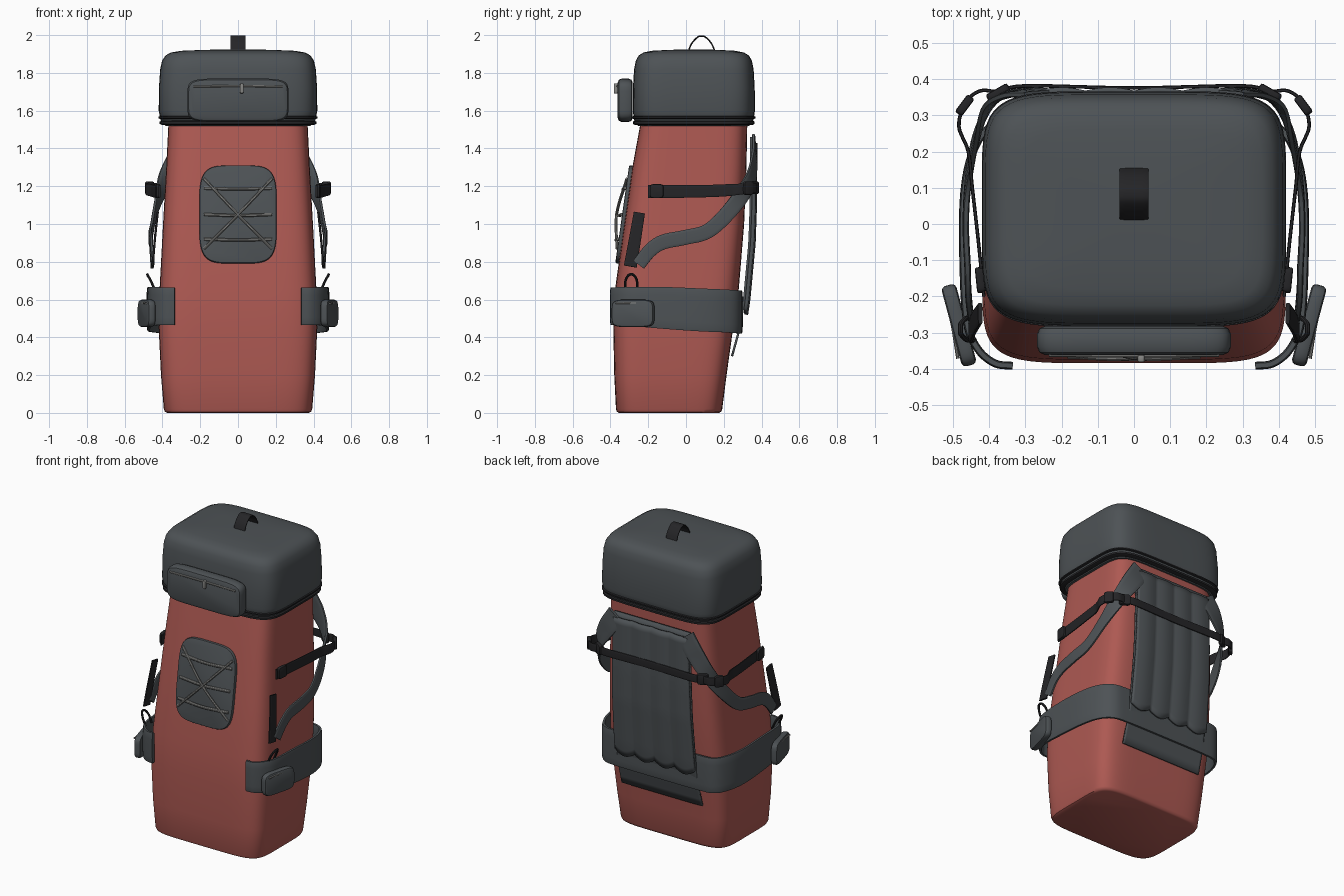
import bpy, math
from mathutils import Vector, Matrix

if "Cube" in bpy.data.objects:
    bpy.data.objects.remove(bpy.data.objects["Cube"])

def material(name, c):
    m = bpy.data.materials.new(name)
    m.diffuse_color = (*c, 1)
    m.use_nodes = True
    m.node_tree.nodes["Principled BSDF"].inputs["Base Color"].default_value = m.diffuse_color
    return m

RED = material("red_fabric", (0.42, 0.1, 0.085))
GREY = material("charcoal_fabric", (0.075, 0.085, 0.092))
BLACK = material("black_webbing", (0.018, 0.018, 0.02))
STEEL = material("light_cord", (0.25, 0.25, 0.24))

def build(name, verts, faces, mat, mirror=False, angle=40):
    me = bpy.data.meshes.new(name)
    me.from_pydata([tuple(v) for v in verts], [], faces)
    me.polygons.foreach_set("use_smooth", [True] * len(me.polygons))
    me.set_sharp_from_angle(angle=math.radians(angle))
    me.materials.append(mat)
    ob = bpy.data.objects.new(name, me)
    bpy.context.collection.objects.link(ob)
    if mirror:
        ob.modifiers.new("Mirror", 'MIRROR')
    return ob

def oval(n, count):
    """Unit superellipse outline."""
    pts = []
    for i in range(count):
        a = 2 * math.pi * (i + 0.5) / count
        c, s = math.cos(a), math.sin(a)
        pts.append((math.copysign(abs(c) ** (2 / n), c), math.copysign(abs(s) ** (2 / n), s)))
    return pts

def skin(rings, k):
    faces = [(r * k + i, r * k + (i + 1) % k, (r + 1) * k + (i + 1) % k, (r + 1) * k + i)
             for r in range(rings - 1) for i in range(k)]
    return faces + [tuple(reversed(range(k))), tuple(range((rings - 1) * k, rings * k))]

def loft(name, sections, mat, n=6, k=48, mat4=Matrix(), mirror=False):
    """Sections are (z, half width, y min, y max)."""
    verts = [mat4 @ Vector((hx * u, (y0 + y1) / 2 + (y1 - y0) / 2 * v, z))
             for z, hx, y0, y1 in sections for u, v in oval(n, k)]
    return build(name, verts, skin(len(sections), k), mat, mirror)

def pad(name, centre, normal, hx, hy, depth, mat, n=5, r=0.015, mirror=False):
    """Soft rounded block facing along normal."""
    z = Vector(normal).normalized()
    x = Vector((0, 0, 1)).cross(z).normalized()
    m = Matrix((x, z.cross(x), z)).transposed().to_4x4()
    m.translation = centre
    d = depth / 2
    secs = [(s, hx - i, -hy + i, hy - i) for s, i in
            ((-d, r), (-d + r * .3, r * .3), (-d + r, 0), (d - r, 0), (d - r * .3, r * .3), (d, r))]
    return loft(name, secs, mat, n, 40, m, mirror)

def spline(pts, steps):
    p = [Vector(q) for q in pts]
    p = [2 * p[0] - p[1]] + p + [2 * p[-1] - p[-2]]
    out = []
    for a, b, c, d in zip(p, p[1:], p[2:], p[3:]):
        for i in range(steps):
            t = i / steps
            out.append(0.5 * (2 * b + (c - a) * t + (2 * a - 5 * b + 4 * c - d) * t * t
                              + (3 * b - a - 3 * c + d) * t ** 3))
    return out + [p[-2]]

def sweep(name, pts, thick, mat, side=None, n=5, k=12, steps=6, mirror=False):
    """Strap or cord through (x, y, z, width); hugs the pack unless side is given."""
    path = spline(pts, steps)
    verts = []
    for i, q in enumerate(path):
        p = q.xyz
        t = (path[min(i + 1, len(path) - 1)].xyz - path[max(i - 1, 0)].xyz).normalized()
        if side:
            w = Vector(side)
        else:
            nx, ny = p.x / 0.45, p.y / 0.38
            w = t.cross(Vector((nx ** 5 / 0.45, ny ** 5 / 0.38, 0)).normalized())
        w = (w - t * w.dot(t)).normalized()
        h = t.cross(w)
        verts += [p + w * u * q[3] / 2 + h * v * thick / 2 for u, v in oval(n, k)]
    return build(name, verts, skin(len(path), k), mat, mirror)

def cord(name, pts, r, mat, side, mirror=False):
    return sweep(name, [(*p, 2 * r) for p in pts], 2 * r, mat, side, 2, 8, 6, mirror)

# main bag and lid
loft("main_bag", [(0, .375, -.355, .175), (.006, .387, -.366, .186), (.02, .393, -.371, .192),
                  (.2, .408, -.38, .215), (.45, .42, -.385, .25), (.66, .415, -.375, .28),
                  (1, .397, -.327, .308), (1.3, .38, -.284, .32), (1.54, .368, -.24, .325)], RED, 6, 64)
loft("lid", [(1.52, .385, -.255, .335), (1.55, .41, -.275, .358), (1.60, .42, -.282, .365),
             (1.72, .419, -.281, .364), (1.82, .412, -.275, .358), (1.865, .402, -.266, .349),
             (1.893, .383, -.25, .332), (1.908, .355, -.225, .307), (1.917, .30, -.18, .26),
             (1.922, .18, -.09, .17), (1.924, .05, 0, .08)], GREY, 5.5, 64)
loft("lid_rim", [(1.525, .405, -.273, .355), (1.53, .415, -.281, .363),
                 (1.542, .415, -.281, .363), (1.547, .405, -.273, .355)], BLACK, 5.5, 64)
loft("lid_piping", [(1.555, .41, -.276, .36), (1.56, .421, -.285, .367),
                    (1.568, .421, -.285, .367), (1.573, .41, -.276, .36)], BLACK, 5.5, 64)
sweep("top_handle", [(0, .01, 1.91, .08), (0, .03, 1.955, .08), (0, .06, 1.988, .08), (0, .082, 1.995, .08),
                     (0, .105, 1.988, .08), (0, .135, 1.955, .08), (0, .155, 1.91, .08)], .008, BLACK, (1, 0, 0))

# lid pocket with zip
pad("lid_pocket", (0, -.322, 1.655), (0, -1, 0), .268, .115, .08, GREY, 6, .022)
cord("pocket_zip", [(-.235, -.362, 1.728), (0, -.364, 1.73), (.235, -.362, 1.728)], .006, STEEL, (0, 0, 1))
pad("zip_pull", (.02, -.372, 1.718), (0, -1, 0), .01, .027, .02, STEEL, 4, .004)

# front lacing patch
def front(x, z, bow=0.0):
    return (x, -.375 + (z - .66) * .142 - .02 - bow, z)

pad("lacing_patch", (0, -.323, 1.05), (0, -.64, .091), .205, .262, .03, GREY, 4.5, .008)
for i, z in enumerate((1.19, 1.05, .92)):
    cord(f"lace_rung_{i}", [front(-.18, z), front(0, z - .005, .012), front(.18, z)], .009, STEEL, (0, 0, 1))
for s in (-1, 1):
    cord(f"lace_cross_{s + 1}", [front(-.18 * s, 1.24), front(0, 1.05, .028), front(.18 * s, .87)],
         .008, STEEL, (0, -1, 0))

# back panel: thin frame sheet with quilted pad over it
def back_y(z):
    ks = [(.28, .238), (.45, .285), (.6, .308), (.9, .336), (1.1, .343), (1.5, .345)]
    for (a, ya), (b, yb) in zip(ks, ks[1:]):
        if z <= b:
            return ya + (yb - ya) * (z - a) / (b - a)

def sheet(name, hx, z0, z1, off, wave, scallop, thick):
    nu, nv, verts = 48, 24, []
    for j in range(nv + 1):
        for i in range(nu + 1):
            u = i / nu
            c = abs(math.sin(u * math.pi * 4))
            zb = z0 - scallop * c
            z = zb + (z1 - zb) * j / nv
            verts.append((hx * (2 * u - 1) * (1 - .06 * j / nv), back_y(z) + off + wave * c, z))
    faces = [(a, a + nu + 1, a + nu + 2, a + 1)
             for j in range(nv) for i in range(nu) for a in [j * (nu + 1) + i]]
    ob = build(name, verts, faces, GREY, angle=60)
    mod = ob.modifiers.new("Thickness", 'SOLIDIFY')
    mod.thickness = thick
    mod.offset = 0

sheet("back_frame_sheet", .29, .3, 1.46, 0, 0, 0, .012)
sheet("back_pad", .285, .55, 1.43, .014, .009, .03, .02)

# hip belt wrapping sides and back
half = [(.335, -.392, .565, .2), (.385, -.385, .565, .2), (.432, -.345, .565, .205), (.462, -.27, .562, .21),
        (.472, -.1, .555, .225), (.47, .08, .545, .23), (.445, .2, .54, .23), (.39, .272, .535, .23),
        (.28, .288, .535, .23), (0, .29, .535, .23)]
full = half + [(-x, y, z, w) for x, y, z, w in reversed(half[:-1])]
sweep("hip_belt", full, .022, GREY, (0, 0, 1))
pad("belt_pouch", (.484, -.28, .527), (.965, -.26, 0), .115, .073, .042, GREY, 5, .012, True)
cord("pouch_zip", [(.487, -.372, .58), (.501, -.285, .582), (.52, -.2, .58)], .005, STEEL, (0, 0, 1), True)
cord("belt_loop", [(.44, -.322, .65), (.462, -.32, .70), (.478, -.305, .728), (.48, -.29, .733),
                   (.478, -.275, .728), (.462, -.26, .70), (.44, -.258, .65)], .007, BLACK, (1, 0, -.3), True)

# shoulder straps running round to the sides
sweep("shoulder_strap", [(.25, .36, 1.44, .13), (.32, .362, 1.34, .12), (.39, .335, 1.22, .095),
                         (.435, .24, 1.08, .085), (.458, .12, .965, .08), (.465, 0, .93, .08),
                         (.46, -.12, .905, .08), (.458, -.19, .86, .075), (.452, -.25, .785, .07)],
      .018, GREY, mirror=True)
sweep("side_tab", [(.425, -.247, 1.06, .06), (.44, -.27, .92, .065), (.452, -.295, .775, .07)],
      .012, BLACK, (0, 1, 0), mirror=True)

# chest strap with loose loops at the corners and buckles
half = [(.415, -.2, 1.172, .068), (.43, -.05, 1.172, .068), (.447, .1, 1.174, .066), (.458, .2, 1.178, .065),
        (.484, .27, 1.183, .06), (.466, .335, 1.19, .055), (.425, .368, 1.192, .052),
        (.37, .366, 1.192, .05), (.3, .382, 1.192, .05), (0, .376, 1.192, .05)]
full = half + [(-x, y, z, w) for x, y, z, w in reversed(half[:-1])]
sweep("chest_strap", full, .01, BLACK, (0, 0, 1))
pad("corner_buckle", (.468, .328, 1.19), (.8, .6, 0), .03, .036, .024, BLACK, 5, .006, True)
pad("back_buckle", (.375, .362, 1.192), (.5, .87, 0), .034, .034, .026, BLACK, 5, .006, True)
pad("strap_anchor", (.425, -.155, 1.174), (1, -.1, 0), .036, .037, .024, BLACK, 5, .006, True)
